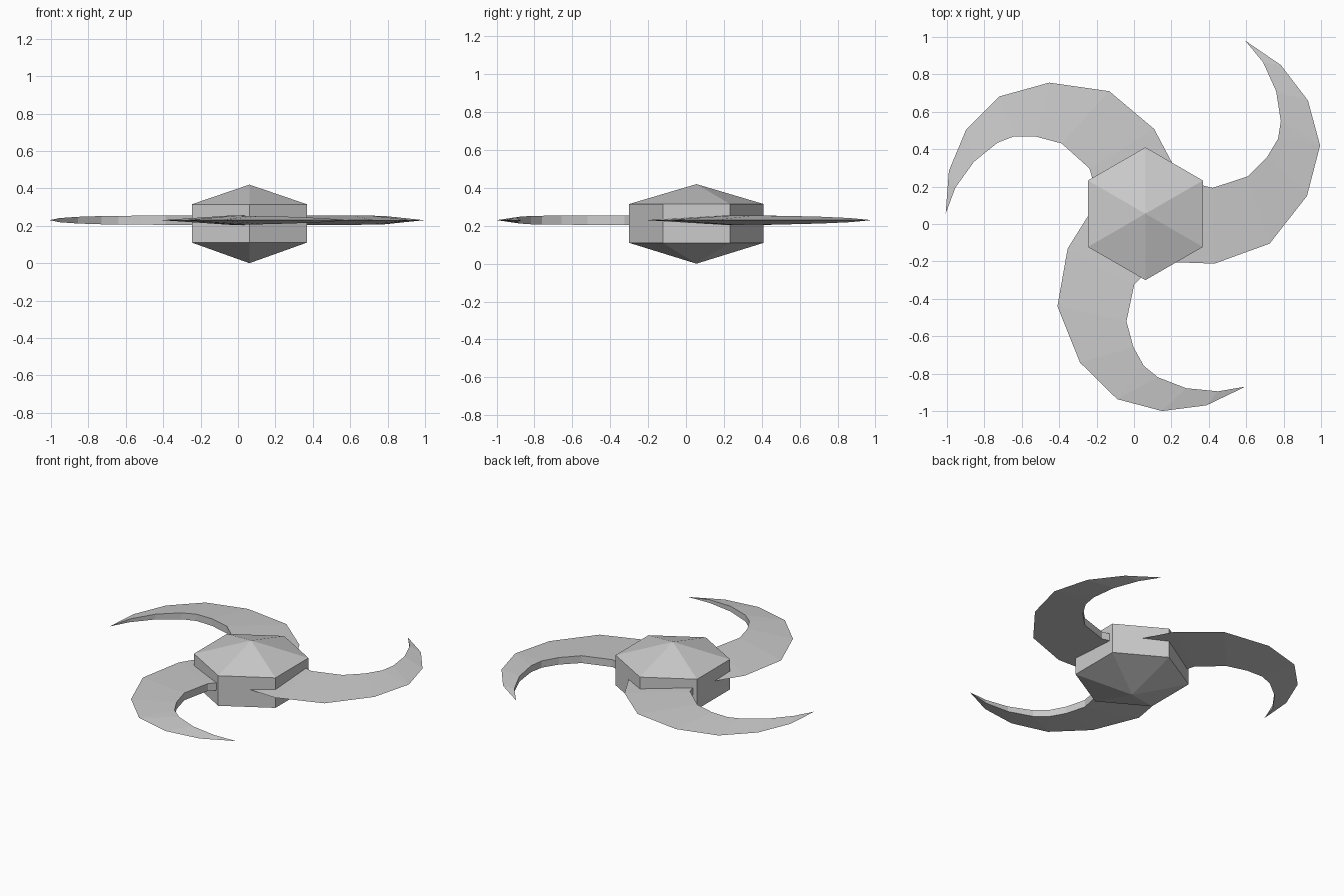
import bpy, bmesh
from math import radians, cos, sin
from mathutils import Matrix, Vector

if "Cube" in bpy.data.objects:
    bpy.data.objects.remove(bpy.data.objects["Cube"])

CENTRE = Vector((0.061, 0.055, 0))
BLADE_Z = 0.23

grey = bpy.data.materials.new("grey metal")
grey.use_nodes = True
colour = (0.6, 0.6, 0.6, 1)
grey.diffuse_color = colour
grey.node_tree.nodes["Principled BSDF"].inputs["Base Color"].default_value = colour


def finish(bm, name):
    """Weld, orient and link a mesh as an object."""
    bmesh.ops.remove_doubles(bm, verts=bm.verts, dist=0.0005)
    bmesh.ops.recalc_face_normals(bm, faces=bm.faces)
    mesh = bpy.data.meshes.new(name)
    bm.to_mesh(mesh)
    bm.free()
    mesh.materials.append(grey)
    obj = bpy.data.objects.new(name, mesh)
    bpy.context.collection.objects.link(obj)
    return obj


# Hexagonal hub: short prism with a pyramid above and below
bm = bmesh.new()
rings = []
for radius, z in [(0, 0), (0.355, 0.11), (0.355, 0.315), (0, 0.42)]:
    rings.append([bm.verts.new((CENTRE.x + radius * cos(radians(30 + 60 * i)),
                                CENTRE.y + radius * sin(radians(30 + 60 * i)), z))
                  for i in range(6)])
for low, high in zip(rings, rings[1:]):
    for i in range(6):
        j = (i + 1) % 6
        bm.faces.new((low[i], low[j], high[j], high[i]))
finish(bm, "hub")

# Blade stations, root to tip: thick inner edge, sharp outer edge, half thickness
STATIONS = [
    ((0.25, 0.235), (0.10, -0.200), 0.025),
    ((0.42, 0.193), (0.43, -0.212), 0.025),
    ((0.61, 0.255), (0.725, -0.105), 0.025),
    ((0.71, 0.355), (0.925, 0.150), 0.024),
    ((0.77, 0.455), (0.995, 0.420), 0.023),
    ((0.785, 0.55), (0.995, 0.420), 0.022),
    ((0.76, 0.71), (0.93, 0.660), 0.018),
    ((0.69, 0.865), (0.785, 0.850), 0.011),
    ((0.595, 0.980), (0.595, 0.980), 0.0),
]


def make_blade(name, angle):
    bm = bmesh.new()
    sections = []
    for inner, outer, half in STATIONS:
        sections.append([bm.verts.new((*inner, BLADE_Z + half)),
                         bm.verts.new((*outer, BLADE_Z)),
                         bm.verts.new((*inner, BLADE_Z - half))])
    for a, b in zip(sections, sections[1:]):
        for i in range(3):
            j = (i + 1) % 3
            bm.faces.new((a[i], b[i], b[j], a[j]))
    bm.faces.new(sections[0])
    bmesh.ops.rotate(bm, verts=bm.verts, cent=CENTRE,
                     matrix=Matrix.Rotation(radians(angle), 3, 'Z'))
    return finish(bm, name)


# Three curved blades around the hub
for name, angle in [("left_blade", 0), ("rear_blade", 120), ("front_blade", 240)]:
    make_blade(name, angle)
